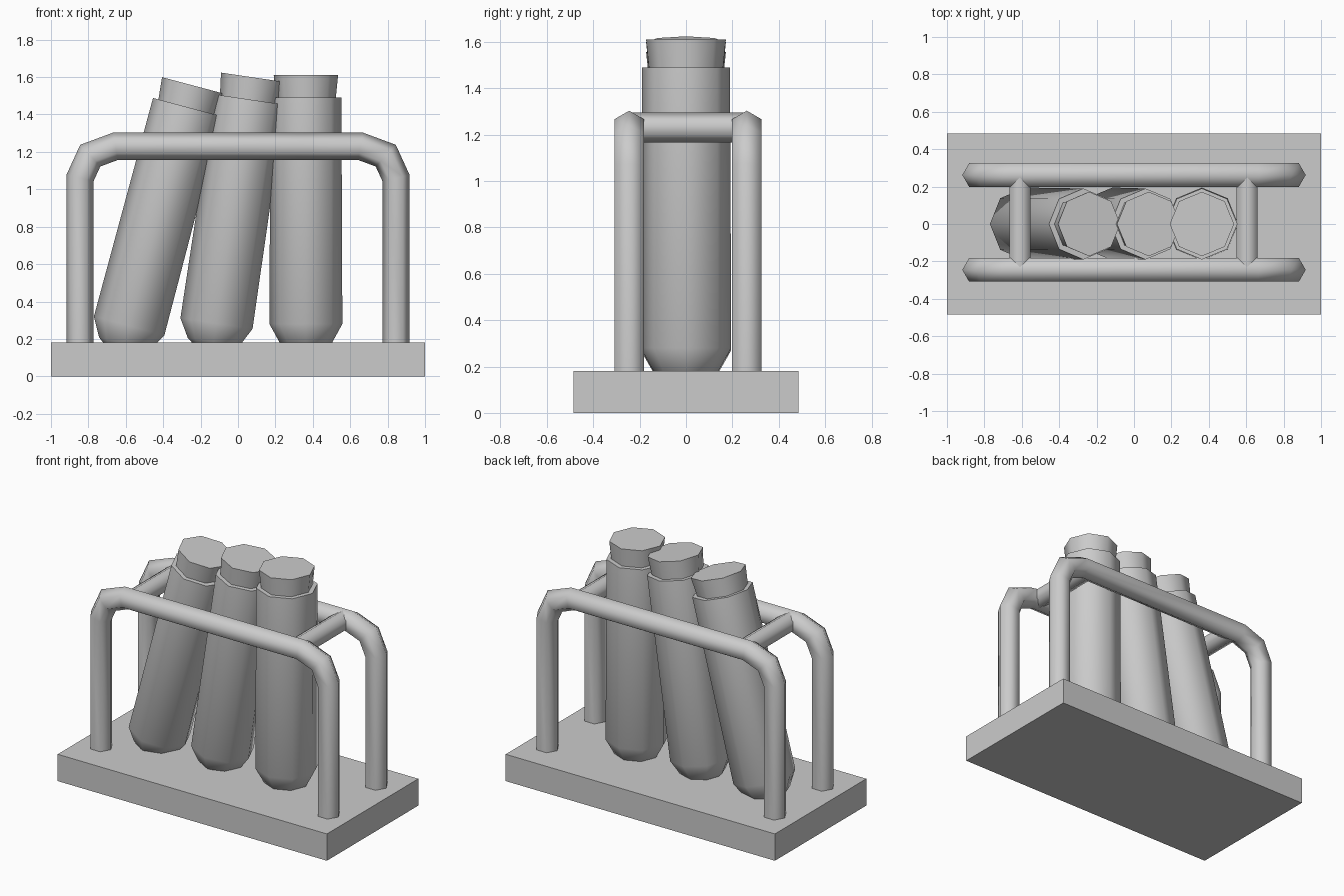
import bpy
import bmesh
import math
from mathutils import Vector, Matrix

cube = bpy.data.objects.get("Cube")
if cube:
    bpy.data.objects.remove(cube, do_unlink=True)

GREY = (0.6, 0.6, 0.6, 1)
grey = bpy.data.materials.new("plain grey")
grey.use_nodes = True
grey.diffuse_color = GREY
grey.node_tree.nodes["Principled BSDF"].inputs["Base Color"].default_value = GREY


def make_object(name, bm, smooth_angle=None):
    bmesh.ops.recalc_face_normals(bm, faces=bm.faces)
    mesh = bpy.data.meshes.new(name)
    bm.to_mesh(mesh)
    bm.free()
    mesh.materials.append(grey)
    obj = bpy.data.objects.new(name, mesh)
    bpy.context.collection.objects.link(obj)
    if smooth_angle:
        bpy.ops.object.select_all(action='DESELECT')
        obj.select_set(True)
        bpy.context.view_layer.objects.active = obj
        bpy.ops.object.shade_smooth_by_angle(angle=math.radians(smooth_angle))
    return obj


def skin_rings(bm, rings):
    """Bridge consecutive vertex rings and close both ends."""
    for a, b in zip(rings, rings[1:]):
        for i in range(len(a)):
            j = (i + 1) % len(a)
            bm.faces.new((a[i], a[j], b[j], b[i]))
    bm.faces.new(rings[0])
    bm.faces.new(rings[-1])


def pipe(name, path, side, radius, sides=6):
    """Sweep a polygon along a flat path with mitred corners; side is the plane's normal."""
    bm = bmesh.new()
    path = [Vector(p) for p in path]
    side = Vector(side)
    rings = []
    for k, p in enumerate(path):
        before = (p - path[max(k - 1, 0)]).normalized()
        after = (path[min(k + 1, len(path) - 1)] - p).normalized()
        tangent = (before + after).normalized()
        mitre = 1 / tangent.dot(after if after.length else before)
        across = tangent.cross(side)
        ring = []
        for i in range(sides):
            a = 2 * math.pi * i / sides
            ring.append(bm.verts.new(p + radius * (across * math.cos(a) * mitre + side * math.sin(a))))
        rings.append(ring)
    skin_rings(bm, rings)
    return make_object(name, bm, 65)


def lathe(name, profile, place, sides=8):
    """Turn (radius, height) points around the tube's axis."""
    bm = bmesh.new()
    rings = []
    for r, z in profile:
        rings.append([bm.verts.new((r * math.cos(2 * math.pi * i / sides),
                                    r * math.sin(2 * math.pi * i / sides), z))
                      for i in range(sides)])
    skin_rings(bm, rings)
    bm.transform(place)
    return make_object(name, bm, 50)


# Base slab
bm = bmesh.new()
bmesh.ops.create_cube(bm, size=1)
bm.transform(Matrix.Translation((0, 0, 0.09)) @ Matrix.Diagonal((2, 0.97, 0.18, 1)))
make_object("base", bm)

# Bent side rails
half = [(0.845, 0.12), (0.845, 1.06), (0.79, 1.18), (0.655, 1.23)]
outline = [(-x, z) for x, z in half] + half[::-1]
for name, y in (("front_rail", -0.245), ("back_rail", 0.262)):
    pipe(name, [(x, y, z) for x, z in outline], (0, 1, 0), 0.073)

# Cross bars joining the rails
for name, x in (("left_cross_bar", 0.605), ("right_cross_bar", -0.61)):
    pipe(name, [(x, -0.245, 1.23), (x, 0.262, 1.23)], (1, 0, 0), 0.065)

# Stoppered tubes: foot x, foot z, lean in degrees
tube_profile = [(0.09, -0.14), (0.14, -0.1), (0.195, 0), (0.19, 1.21)]
cap_profile = [(0.158, 1.19), (0.172, 1.33)]
tubes = {"left": (0.363, 0.28, 0), "middle": (-0.115, 0.283, 8.4), "right": (-0.582, 0.27, 14.9)}
for name, (x, z, lean) in tubes.items():
    place = Matrix.Translation((x, 0, z)) @ Matrix.Rotation(math.radians(lean), 4, 'Y')
    lathe(name + "_tube", tube_profile, place)
    lathe(name + "_stopper", cap_profile, place)
